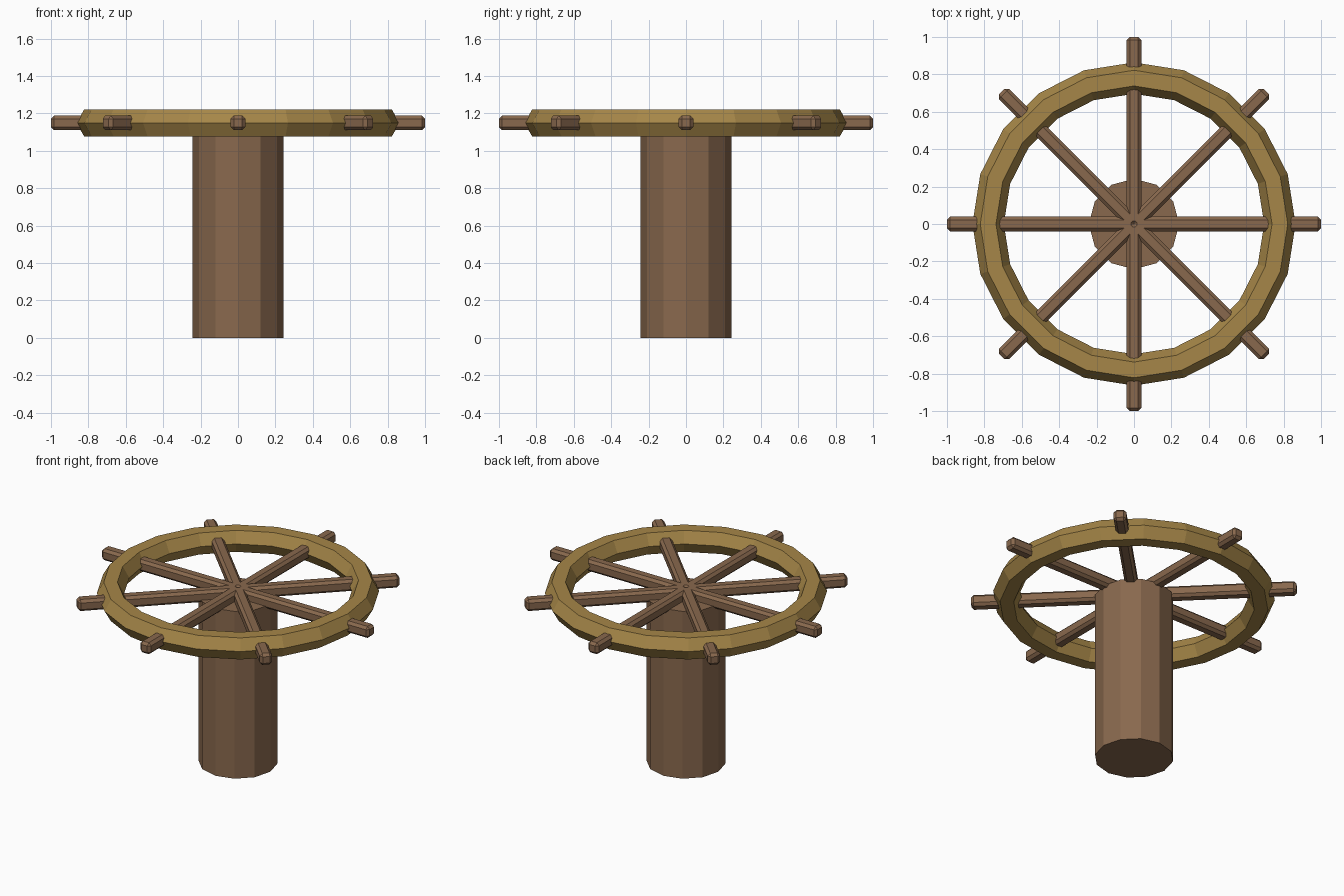
import bpy, bmesh, math
from mathutils import Matrix, Vector

if "Cube" in bpy.data.objects:
    bpy.data.objects.remove(bpy.data.objects["Cube"])

WHEEL_Z = 1.149


def material(name, rgb):
    m = bpy.data.materials.new(name)
    m.diffuse_color = (*rgb, 1)
    m.use_nodes = True
    m.node_tree.nodes["Principled BSDF"].inputs["Base Color"].default_value = m.diffuse_color
    return m


def make_object(name, bm, mat):
    bmesh.ops.recalc_face_normals(bm, faces=bm.faces[:])
    mesh = bpy.data.meshes.new(name)
    bm.to_mesh(mesh)
    bm.free()
    mesh.materials.append(mat)
    ob = bpy.data.objects.new(name, mesh)
    bpy.context.collection.objects.link(ob)
    return ob


brown = material("brown_wood", (0.25, 0.14, 0.075))
golden = material("golden_wood", (0.38, 0.24, 0.065))

# Post: twelve-sided column, reaching into the underside of the spokes
POST_H = 1.13
bm = bmesh.new()
bmesh.ops.create_cone(bm, cap_ends=True, segments=12, radius1=0.242,
                      radius2=0.242, depth=POST_H,
                      matrix=Matrix.Translation((0, 0, POST_H / 2)))
make_object("post", bm, brown)

# Rim: hexagonal section swept round twenty segments
SEG, SIDES, MAJOR, MINOR = 20, 6, 0.78, 0.084
bm = bmesh.new()
rings = []
for i in range(SEG):
    a = math.tau * i / SEG
    ring = []
    for j in range(SIDES):
        b = math.tau * j / SIDES
        r = MAJOR + MINOR * math.cos(b)
        ring.append(bm.verts.new((r * math.cos(a), r * math.sin(a),
                                  WHEEL_Z + MINOR * math.sin(b))))
    rings.append(ring)
for i in range(SEG):
    p, q = rings[i], rings[(i + 1) % SEG]
    for j in range(SIDES):
        k = (j + 1) % SIDES
        bm.faces.new((p[j], q[j], q[k], p[k]))
make_object("rim", bm, golden)

# Spokes: eight chamfered bars from the centre to the handle tips
for n in range(8):
    bm = bmesh.new()
    bmesh.ops.create_cube(bm, size=1)
    bmesh.ops.scale(bm, vec=Vector((1, 0.078, 0.078)), verts=bm.verts[:])
    bmesh.ops.translate(bm, vec=Vector((0.5, 0, 0)), verts=bm.verts[:])
    bmesh.ops.bevel(bm, geom=bm.edges[:], offset=0.017, segments=1,
                    affect='EDGES', profile=0.5)
    spoke = make_object(f"spoke_{n + 1}", bm, brown)
    spoke.location.z = WHEEL_Z
    spoke.rotation_euler.z = math.tau * n / 8
